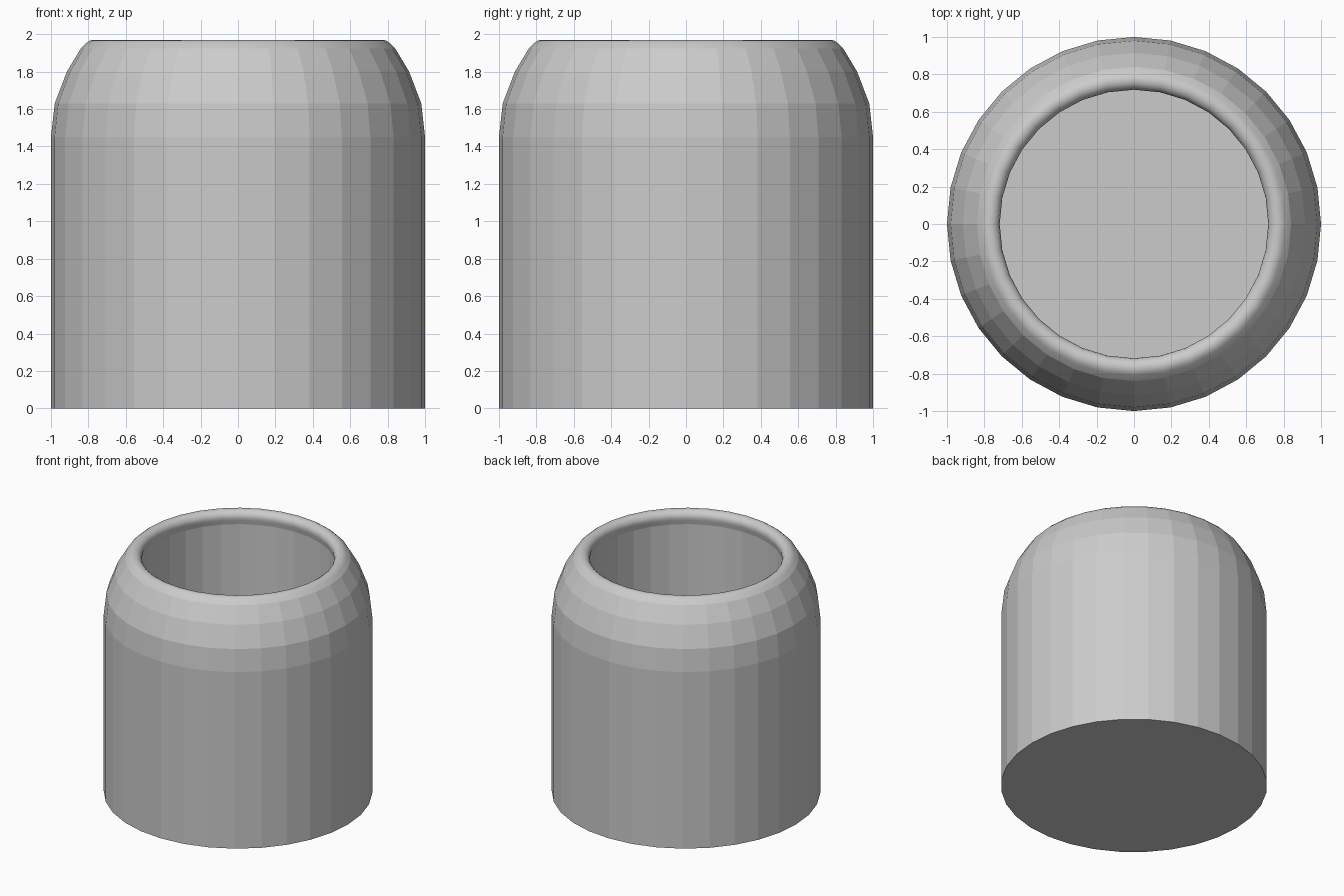
import bpy
import bmesh
from math import cos, sin, pi

SIDES = 32

cube = bpy.data.objects.get("Cube")
if cube:
    bpy.data.objects.remove(cube, do_unlink=True)

# Single plain material
grey = bpy.data.materials.new("light grey")
grey.use_nodes = True
colour = (0.6, 0.6, 0.6, 1)
grey.diffuse_color = colour
grey.node_tree.nodes["Principled BSDF"].inputs["Base Color"].default_value = colour


def lathe(bm, profile, smooth_from, smooth_to):
    """Revolve (radius, z) points; rows in the given range are smooth."""
    rings = [[bm.verts.new((r * cos(2 * pi * i / SIDES), r * sin(2 * pi * i / SIDES), z))
              for i in range(SIDES)] for r, z in profile]
    for row, (low, high) in enumerate(zip(rings, rings[1:])):
        for i in range(SIDES):
            j = (i + 1) % SIDES
            face = bm.faces.new((low[i], low[j], high[j], high[i]))
            face.smooth = smooth_from <= row < smooth_to
    bm.faces.new(rings[0][::-1])
    bm.faces.new(rings[-1])


# Outer wall with a rounded shoulder
outer = [(1, 0), (1, 1.45), (0.98, 1.63), (0.915, 1.8), (0.84, 1.925)]
# Rolled lip, from the outside over the top to the inside
lip = [(0.772 + 0.054 * cos(a * pi / 8), 1.916 + 0.054 * sin(a * pi / 8))
       for a in range(2, 10)]
# Inner wall down to the floor
inner = [(0.73, 1.86), (0.73, 0.15)]

bm = bmesh.new()
lathe(bm, outer + lip + inner, len(outer) - 1, len(outer) + len(lip))
mesh = bpy.data.meshes.new("hollow_pot")
bm.to_mesh(mesh)
bm.free()
mesh.materials.append(grey)
pot = bpy.data.objects.new("hollow_pot", mesh)
bpy.context.collection.objects.link(pot)
